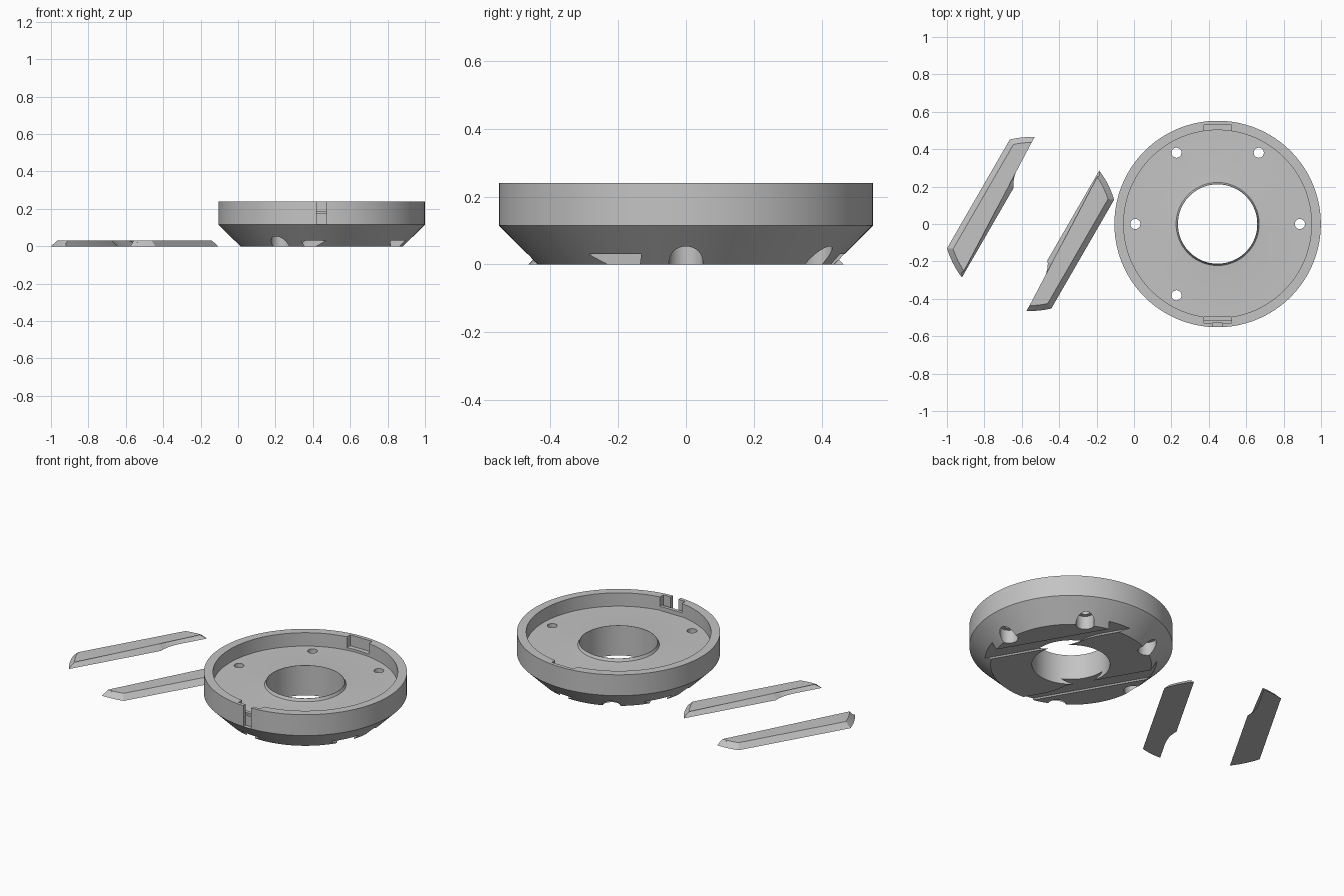
import bpy, bmesh, math
from mathutils import Vector

if "Cube" in bpy.data.objects:
    bpy.data.objects.remove(bpy.data.objects["Cube"])

grey = bpy.data.materials.new("grey")
grey.diffuse_color = (0.55, 0.55, 0.55, 1)
grey.use_nodes = True
grey.node_tree.nodes["Principled BSDF"].inputs["Base Color"].default_value = grey.diffuse_color
BODY_X, BLADE_X = 0.447, -0.553
SEG = 128


def finish(name, bm):
    bmesh.ops.recalc_face_normals(bm, faces=bm.faces)
    me = bpy.data.meshes.new(name)
    bm.to_mesh(me)
    bm.free()
    ob = bpy.data.objects.new(name, me)
    bpy.context.collection.objects.link(ob)
    me.materials.append(grey)
    return ob


def loft(name, low, high):
    """Solid between two matching 3D loops."""
    bm = bmesh.new()
    a = [bm.verts.new(p) for p in low]
    b = [bm.verts.new(p) for p in high]
    bm.faces.new(a)
    bm.faces.new(b)
    for i in range(len(a)):
        j = (i + 1) % len(a)
        bm.faces.new((a[i], a[j], b[j], b[i]))
    return finish(name, bm)


def lathe(name, profile):
    """Closed profile of (radius, z) turned about the body axis."""
    bm = bmesh.new()
    rings = []
    for k in range(SEG):
        t = 2 * math.pi * k / SEG
        rings.append([bm.verts.new((BODY_X + r * math.cos(t), r * math.sin(t), z))
                      for r, z in profile])
    n = len(profile)
    for k in range(SEG):
        p, q = rings[k], rings[(k + 1) % SEG]
        for i in range(n):
            j = (i + 1) % n
            bm.faces.new((p[i], q[i], q[j], p[j]))
    return finish(name, bm)


def cylinder(name, x, y, r, z0, z1, n=32):
    ring = [(x + r * math.cos(2 * math.pi * k / n), y + r * math.sin(2 * math.pi * k / n))
            for k in range(n)]
    return loft(name, [(*p, z0) for p in ring], [(*p, z1) for p in ring])


def box(name, x0, x1, y0, y1, z0, z1):
    ring = [(x0, y0), (x1, y0), (x1, y1), (x0, y1)]
    return loft(name, [(*p, z0) for p in ring], [(*p, z1) for p in ring])


def cut(target, cutter):
    mod = target.modifiers.new("cut", 'BOOLEAN')
    mod.operation = 'DIFFERENCE'
    mod.solver = 'EXACT'
    mod.object = cutter
    bpy.context.view_layer.objects.active = target
    bpy.ops.object.modifier_apply(modifier=mod.name)
    bpy.data.objects.remove(cutter)


def smooth(ob):
    bpy.ops.object.select_all(action='DESELECT')
    ob.select_set(True)
    bpy.context.view_layer.objects.active = ob
    bpy.ops.object.shade_smooth_by_angle(angle=math.radians(25))


# blade outline: arc ends, straight outer edge, stepped inner edge
NEAR, STEP, FAR = 0.175, 0.213, 0.322


def outline(radius):
    a0, a1, a2 = (math.asin(h / radius) for h in (NEAR, FAR, STEP))
    pts = []
    for i in range(9):
        t = a0 + (a1 - a0) * i / 8
        pts.append((radius * math.cos(t), radius * math.sin(t)))
    for i in range(9):
        t = a1 + (a2 - a1) * i / 8
        pts.append((-radius * math.cos(t), radius * math.sin(t)))
    pts += [(-0.27, STEP), (-0.23, 0.211), (-0.19, 0.205),
            (-0.165, 0.198), (-0.14, 0.187), (-0.12, NEAR)]
    return [Vector(p) for p in pts]


def inset(pts, d):
    out = []
    for i, p in enumerate(pts):
        e0 = (p - pts[i - 1]).normalized()
        e1 = (pts[(i + 1) % len(pts)] - p).normalized()
        n0, n1 = Vector((-e0.y, e0.x)), Vector((-e1.y, e1.x))
        out.append(p + (n0 + n1) * d / (1 + n0.dot(n1)))
    return out


def place(pts, cx, z, turn, mirror):
    c, s = math.cos(math.radians(60)), math.sin(math.radians(60))
    return [(cx + turn * mirror * (p.x * c + p.y * s), turn * (p.x * s - p.y * c), z)
            for p in pts]


# two loose bevelled blades
for turn, name in ((1, "blade_right"), (-1, "blade_left")):
    base = outline(0.465)
    smooth(loft(name, place(base, BLADE_X, 0, turn, 1),
                place(inset(base, 0.03), BLADE_X, 0.03, turn, 1)))

# round holder with conical underside, rim, floor and lipped bore
holder = lathe("holder", [
    (0.212, 0), (0.437, 0), (0.552, 0.115), (0.552, 0.24), (0.502, 0.24),
    (0.502, 0.16), (0.275, 0.16), (0.222, 0.164), (0.214, 0.18), (0.212, 0.18)])

# dovetail blade pockets in the underside
for turn in (1, -1):
    base = outline(0.53)
    cut(holder, loft("pocket_cutter", place(inset(base, 0.04), BODY_X, -0.01, turn, -1),
                     place(base, BODY_X, 0.03, turn, -1)))

# screw holes with counterbores
for deg in (0, 60, 120, 180, 240):
    t = math.radians(deg)
    x, y = BODY_X + 0.44 * math.cos(t), 0.44 * math.sin(t)
    cut(holder, cylinder("hole_cutter", x, y, 0.027, -0.05, 0.2))
    cut(holder, cylinder("counterbore_cutter", x, y, 0.05, -0.05, 0.08))

# rim recesses and the narrow front slot
cut(holder, box("back_recess_cutter", BODY_X - 0.073, BODY_X + 0.073, 0.45, 0.529, 0.175, 0.3))
cut(holder, box("front_recess_cutter", BODY_X - 0.073, BODY_X + 0.073, -0.529, -0.45, 0.175, 0.3))
cut(holder, box("front_slot_cutter", BODY_X - 0.026, BODY_X + 0.026, -0.6, -0.528, 0.115, 0.3))
smooth(holder)

# low ledge at the front recess
box("front_ledge", BODY_X - 0.073, BODY_X + 0.073, -0.515, -0.495, 0.15, 0.185)
